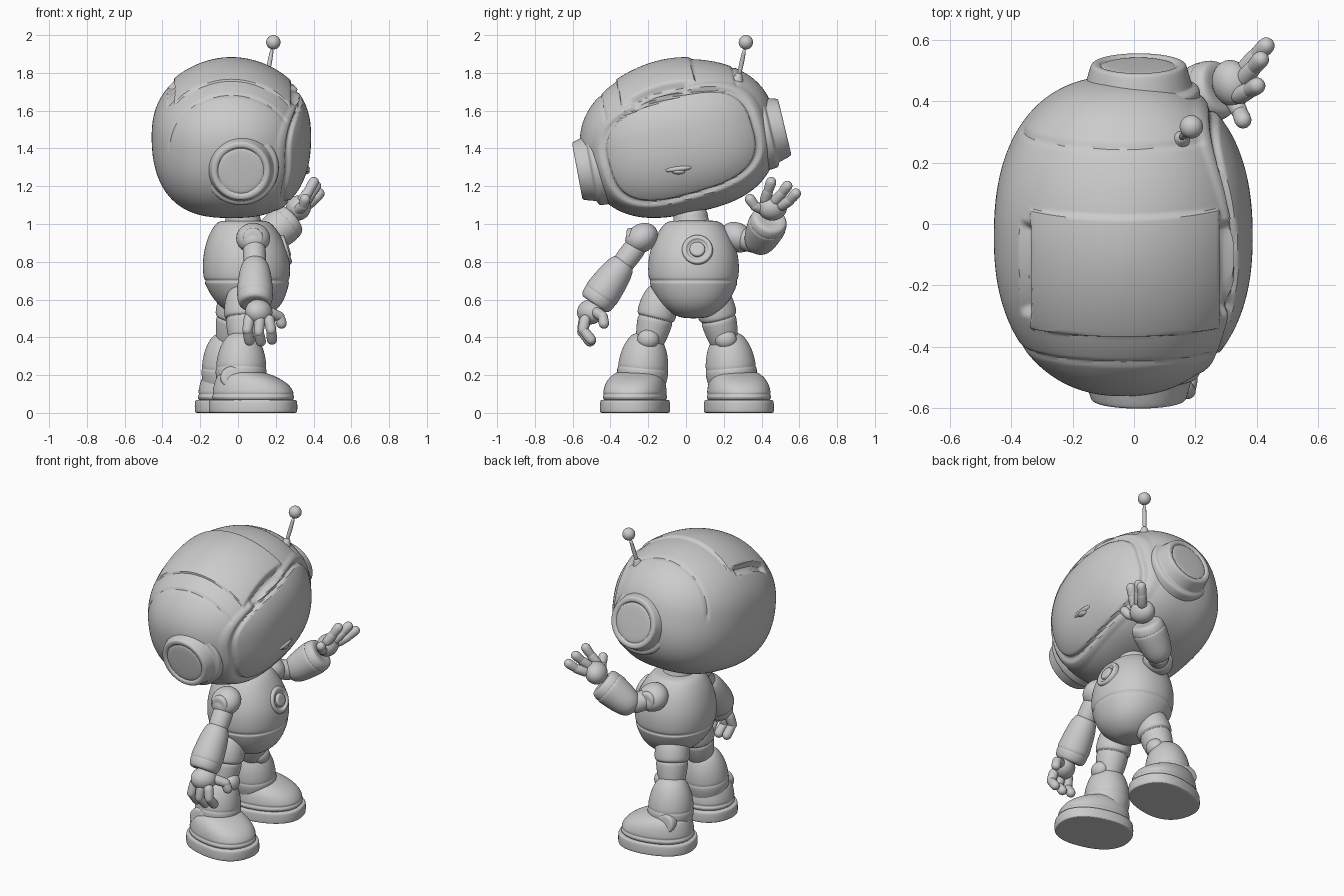
import bpy, bmesh, math
from mathutils import Vector, Matrix

cube = bpy.data.objects.get("Cube")
if cube:
    bpy.data.objects.remove(cube, do_unlink=True)

grey = bpy.data.materials.new("plain_grey")
grey.use_nodes = True
tone = (0.6, 0.6, 0.6, 1)
grey.diffuse_color = tone
grey.node_tree.nodes["Principled BSDF"].inputs["Base Color"].default_value = tone
parts = []


def finish(name, bm, matrix=Matrix(), subdiv=0):
    """Turn a bmesh into a shaded, coloured object."""
    bmesh.ops.remove_doubles(bm, verts=bm.verts, dist=1e-5)
    bmesh.ops.recalc_face_normals(bm, faces=bm.faces)
    bm.transform(matrix)
    mesh = bpy.data.meshes.new(name)
    bm.to_mesh(mesh)
    bm.free()
    mesh.materials.append(grey)
    ob = bpy.data.objects.new(name, mesh)
    bpy.context.collection.objects.link(ob)
    if subdiv:
        ob.modifiers.new("round", "SUBSURF").levels = subdiv
        ob.modifiers["round"].render_levels = subdiv
    parts.append(ob)
    return ob


def loft(name, rings, matrix=Matrix(), power=2, subdiv=2, seg=24):
    """Skin superellipse rings given as (z, x centre, x radius, y radius)."""
    bm = bmesh.new()
    rows = []
    for z, xc, rx, ry in rings:
        row = []
        for i in range(seg):
            c, s = math.cos(math.tau * i / seg), math.sin(math.tau * i / seg)
            k = (abs(c) ** power + abs(s) ** power) ** (-1 / power)
            row.append(bm.verts.new((xc + rx * k * c, ry * k * s, z)))
        rows.append(row)
    for low, high in zip(rows, rows[1:]):
        for i in range(seg):
            j = (i + 1) % seg
            bm.faces.new((low[i], low[j], high[j], high[i]))
    bm.faces.new(rows[0][::-1])
    bm.faces.new(rows[-1])
    return finish(name, bm, matrix, subdiv)


def limb(name, a, b, profile, subdiv=2, seg=24):
    """Lathe a profile of (fraction, radius) around the line from a to b."""
    a, b = Vector(a), Vector(b)
    axis = b - a
    place = Matrix.Translation(a) @ axis.to_track_quat("Z", "Y").to_matrix().to_4x4()
    rings = [(t * axis.length, 0, r, r) for t, r in profile]
    return loft(name, rings, place, subdiv=subdiv, seg=seg)


def ball(name, centre, radii, rot=Matrix()):
    bm = bmesh.new()
    bmesh.ops.create_uvsphere(bm, u_segments=32, v_segments=16, radius=1)
    return finish(name, bm, Matrix.Translation(centre) @ rot @ Matrix.Diagonal((*radii, 1)))


def capsule(name, a, b, r1, r2):
    """Round-ended finger segment."""
    a, b = Vector(a), Vector(b)
    d = (b - a).normalized()
    span = (b - a).length + r1 + r2
    ends = [(r1 * (1 - math.cos(q)), r1 * math.sin(q)) for q in (0.2, 0.6, 1.05, 1.57)]
    ends += [(span - r2 * (1 - math.cos(q)), r2 * math.sin(q)) for q in (1.57, 1.05, 0.6, 0.2)]
    return limb(name, a - d * r1, b + d * r2, [(t / span, r) for t, r in ends], 1, 16)


# Head: a tilted, slightly boxy ellipsoid with visor, hatch and seams pressed in
tilt = Matrix.Translation((-0.035, -0.04, 1.46)) @ Matrix.Rotation(math.radians(12), 4, "X")
untwist = Matrix.Rotation(math.radians(-4), 3, "X")


def step(value, edge, soft=0.012):
    t = min(max((value - edge) / soft + 0.5, 0), 1)
    return t * t * (3 - 2 * t)


def band(value, low, high, soft=0.012):
    return step(value, low, soft) - step(value, high, soft)


def relief(p):
    depth = -0.006 * band(abs(p.y), 0.352, 0.366) * step(p.z, 0.02, 0.06)
    if p.x > 0:
        q = untwist @ p
        f = (abs(q.y / 0.43) ** 2.9 + abs((q.z + 0.05) / 0.28) ** 2.9) ** (1 / 2.9)
        depth *= step(f, 1.05, 0.04)
        depth += 0.006 * band(f, 0.98, 1.06, 0.06) - 0.014 * band(f, 0.92, 0.97, 0.04)
    if p.z > 0.15:
        y = p.y + 0.055
        depth += 0.011 * band(y, -0.2, 0.2) * band(p.x, -0.3, 0.31)
        depth -= 0.024 * band(y, -0.15, 0.15, 0.03) * band(abs(p.x - 0.01), 0.31, 0.342, 0.016)
    return depth


bm = bmesh.new()
bmesh.ops.create_uvsphere(bm, u_segments=288, v_segments=160, radius=1)
bm.transform(Matrix.Rotation(math.pi / 2, 4, "X"))
for v in bm.verts:
    d = v.co.normalized()
    n = 2.3 - 0.35 * d.z
    p = d / sum(abs(c / r) ** n for c, r in zip(d, (0.422, 0.522, 0.408))) ** (1 / n)
    v.co = p + d * relief(p)
finish("head", bm, tilt)

# Ear pods on both ends of the head: wide flange, narrower drum, dished face
pod = [(0, 0.19), (0.2, 0.205), (0.5, 0.203), (0.56, 0.2), (0.6, 0.19), (0.62, 0.176), (0.66, 0.174),
       (0.93, 0.16), (0.98, 0.155), (1, 0.148), (1, 0.13), (0.95, 0.124), (0.95, 0.12),
       (0.98, 0.112), (0.99, 0.02)]
for side, label in ((-1, "right"), (1, "left")):
    limb(label + "_ear_pod", tilt @ Vector((0.05, side * 0.37, -0.07)),
         tilt @ Vector((0.05, side * 0.562, -0.065)), pod)

# Small mouth on the visor
ball("mouth", (0.358, -0.04, 1.292), (0.022, 0.075, 0.016), Matrix.Rotation(0.12, 4, "X"))
ball("lower_lip", (0.358, -0.04, 1.277), (0.022, 0.035, 0.014))

# Antenna
limb("antenna_base", (0.143, 0.262, 1.72), (0.158, 0.284, 1.80),
     [(0, 0.04), (0.5, 0.035), (0.7, 0.022), (1, 0.016)])
limb("antenna_rod", (0.15, 0.275, 1.76), (0.185, 0.315, 1.95), [(0, 0.014), (1, 0.012)], 1)
ball("antenna_ball", (0.187, 0.317, 1.962), (0.038,) * 3)

# Neck and torso
limb("neck", (0.03, 0.03, 0.97), (0.02, 0.02, 1.10), [(0, 0.1), (0.3, 0.1), (0.35, 0.092), (1, 0.092)])
body = [(0.5, 0.07, 0.05), (0.515, 0.07, 0.1), (0.56, 0.065, 0.165), (0.62, 0.055, 0.208),
        (0.68, 0.048, 0.232), (0.69, 0.047, 0.234), (0.695, 0.047, 0.23), (0.705, 0.047, 0.231),
        (0.71, 0.046, 0.239), (0.76, 0.045, 0.243), (0.82, 0.043, 0.24), (0.88, 0.04, 0.225),
        (0.94, 0.035, 0.2), (0.985, 0.032, 0.17), (1.01, 0.03, 0.145), (1.02, 0.03, 0.11)]
loft("torso", [(z, x, r * 0.96, r) for z, x, r in body], Matrix.Translation((0, 0.04, 0)), 2.2)

# Chest button: outer ring with a raised centre
limb("chest_ring", (0.19, 0.06, 0.845), (0.266, 0.06, 0.868),
     [(0, 0.088), (0.85, 0.083), (0.98, 0.078), (1, 0.068), (1, 0.058), (0.85, 0.054), (0.85, 0.02)])
limb("chest_button", (0.2, 0.06, 0.848), (0.272, 0.06, 0.87),
     [(0, 0.043), (0.9, 0.043), (1, 0.036), (1, 0.01)])

# Arms: one hanging, one raised
forearm = [(-0.2, 0.02), (-0.18, 0.045), (-0.08, 0.073), (0.15, 0.09), (0.5, 0.1), (0.74, 0.105),
           (0.76, 0.098), (0.78, 0.102), (0.93, 0.097), (1, 0.085), (1.01, 0.06), (0.97, 0.02)]
arms = {
    "right": dict(shoulder=(0.08, -0.235, 0.925), upper=(0.085, -0.25, 0.9), elbow=(0.09, -0.345, 0.775),
                  wrist=(0.09, -0.485, 0.575), palm=(0.11, -0.505, 0.535), size=0.94,
                  fingers=[[(0.06, -0.53, 0.5), (0.05, -0.545, 0.44), (0.06, -0.505, 0.385)],
                           [(0.115, -0.54, 0.49), (0.11, -0.55, 0.43), (0.12, -0.51, 0.38)],
                           [(0.165, -0.535, 0.49), (0.175, -0.545, 0.44), (0.18, -0.505, 0.39)],
                           [(0.17, -0.47, 0.53), (0.22, -0.44, 0.51), (0.23, -0.435, 0.475)]]),
    "left": dict(shoulder=(0.045, 0.27, 0.93), upper=(0.06, 0.29, 0.925), elbow=(0.13, 0.385, 0.9),
                 wrist=(0.285, 0.447, 1.03), palm=(0.32, 0.458, 1.085), size=1.0,
                 fingers=[[(0.345, 0.42, 1.13), (0.375, 0.435, 1.175), (0.4, 0.45, 1.22)],
                          [(0.36, 0.475, 1.125), (0.39, 0.51, 1.165), (0.412, 0.535, 1.2)],
                          [(0.365, 0.51, 1.1), (0.4, 0.55, 1.125), (0.43, 0.58, 1.16)],
                          [(0.32, 0.41, 1.075), (0.345, 0.365, 1.095), (0.355, 0.34, 1.13)]]),
}
for label, arm in arms.items():
    out = -1 if label == "right" else 1
    ball(label + "_shoulder", arm["shoulder"], (0.09, 0.092, 0.075),
         Matrix.Rotation(out * -0.6, 4, "X"))
    s = Vector(arm["shoulder"])
    limb(label + "_shoulder_cap", s, s + Vector((0, out * 0.08, 0.0)),
         [(0, 0.058), (0.9, 0.056), (1, 0.046), (1, 0.01)])
    limb(label + "_upper_arm", arm["upper"], arm["elbow"],
         [(0, 0.055), (0.3, 0.062), (0.8, 0.06), (1, 0.055)])
    limb(label + "_forearm", arm["elbow"], arm["wrist"], [(t, r * arm["size"]) for t, r in forearm])
    turn = (Vector(arm["palm"]) - Vector(arm["wrist"])).to_track_quat("Z", "Y").to_matrix().to_4x4()
    ball(label + "_palm", arm["palm"], (0.078, 0.064, 0.068), turn)
    for i, (a, b, c) in enumerate(arm["fingers"]):
        digit = label + ("_thumb" if i == 3 else "_finger_%d" % (i + 1))
        capsule(digit + "_base", a, b, 0.031, 0.028)
        capsule(digit + "_tip", b, c, 0.026, 0.03)

# Legs: stepping slightly, toes turned outward
thigh = [(0, 0.05), (0.06, 0.08), (0.25, 0.102), (0.45, 0.105), (0.5, 0.1), (0.51, 0.09),
         (0.53, 0.09), (0.54, 0.097), (0.8, 0.085), (0.97, 0.067), (1, 0.04)]
calf = [(0, 0.1), (0.08, 0.122), (0.3, 0.137), (0.4, 0.137), (0.42, 0.131), (0.44, 0.136),
        (0.65, 0.127), (0.85, 0.102), (0.97, 0.07), (1, 0.03)]
sole = [(0, 0, 0.215, 0.16), (0, 0, 0.232, 0.176), (0.008, 0, 0.236, 0.18), (0.06, 0, 0.236, 0.178),
        (0.07, 0, 0.23, 0.173), (0.07, 0, 0.2, 0.145)]
shoe = [(0.05, 0, 0.215, 0.162), (0.09, 0, 0.222, 0.167), (0.095, 0, 0.214, 0.16), (0.103, 0, 0.214, 0.16),
        (0.108, 0, 0.218, 0.164), (0.15, -0.008, 0.202, 0.157), (0.185, -0.03, 0.168, 0.143),
        (0.212, -0.055, 0.125, 0.118), (0.222, -0.062, 0.075, 0.085)]
for side, label, x in ((-1, "right", 0.015), (1, "left", -0.06)):
    y = lambda v: side * v + 0.005
    hip = 0.03 + (x - 0.02) * 0.3
    limb(label + "_thigh", (hip, y(0.125), 0.67), (x + 0.015, y(0.205), 0.34), thigh)
    ball(label + "_knee_pad", (x + 0.08, y(0.205), 0.39), (0.045, 0.058, 0.052))
    limb(label + "_calf", (x, y(0.245), 0.1), (x + 0.005, y(0.215), 0.425), calf)
    limb(label + "_ankle_disc", (x - 0.05, y(0.29), 0.18), (x - 0.05, y(0.375), 0.19),
         [(0, 0.06), (0.85, 0.06), (0.97, 0.053), (1, 0.04), (1, 0.01)])
    place = Matrix.Translation((x + 0.065, y(0.275), 0)) @ Matrix.Rotation(side * 0.24, 4, "Z")
    loft(label + "_sole", sole, place, 2.4)
    loft(label + "_shoe", shoe, place, 2.3)

# Smooth shading with sharp creases kept
bpy.ops.object.select_all(action="DESELECT")
for ob in parts:
    ob.select_set(True)
bpy.context.view_layer.objects.active = parts[0]
bpy.ops.object.shade_smooth_by_angle(angle=math.radians(40))
